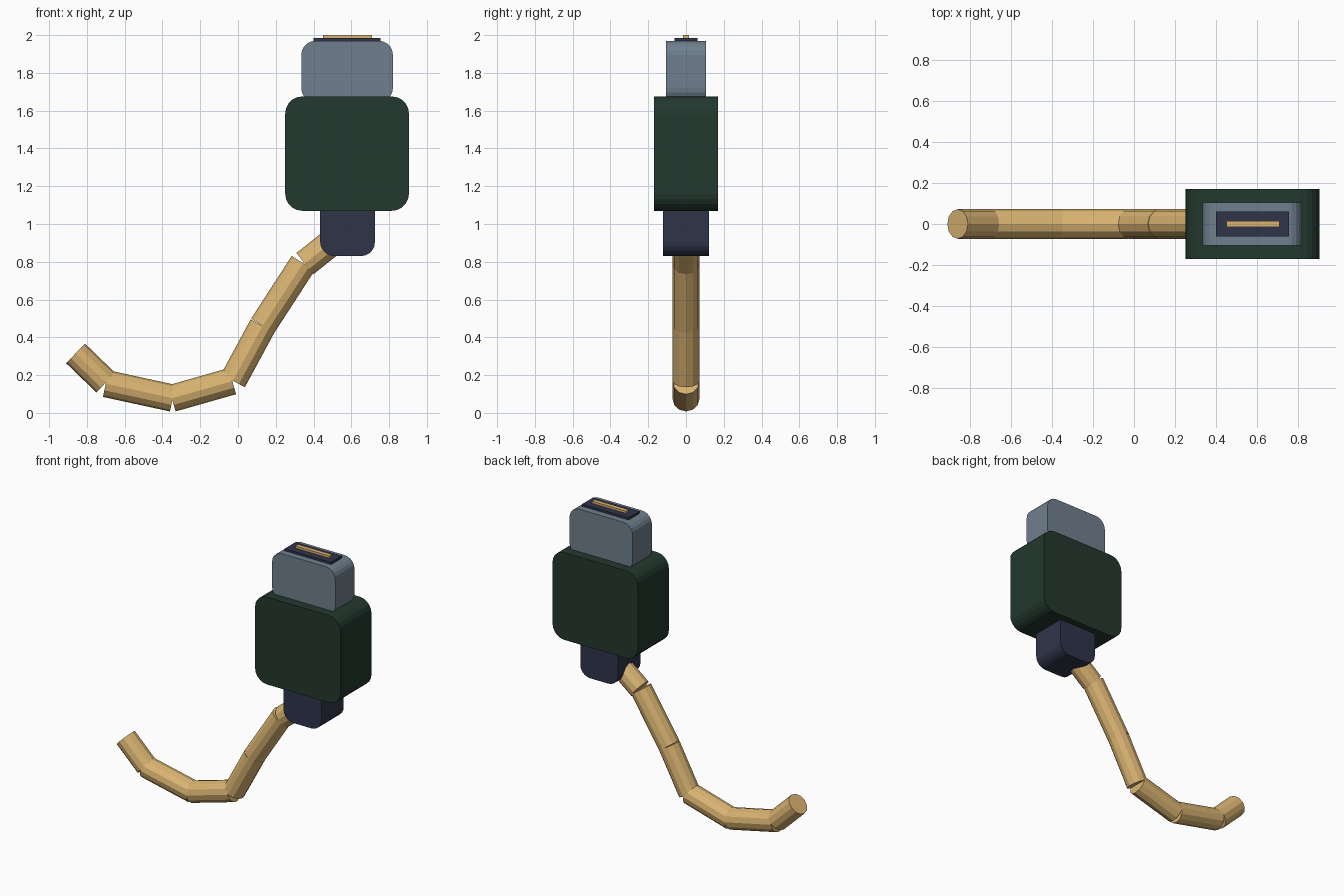
import bpy, bmesh
from mathutils import Vector

cube = bpy.data.objects.get("Cube")
if cube:
    bpy.data.objects.remove(cube, do_unlink=True)


def material(name, srgb):
    col = [(c / 255 / 12.92 if c < 11 else ((c / 255 + 0.055) / 1.055) ** 2.4) for c in srgb] + [1]
    m = bpy.data.materials.new(name)
    m.use_nodes = True
    m.diffuse_color = col
    m.node_tree.nodes["Principled BSDF"].inputs["Base Color"].default_value = col
    return m


green = material("dark green", (35, 56, 46))
steel = material("steel grey", (112, 128, 142))
navy = material("navy", (47, 52, 73))
gold = material("gold", (218, 180, 114))


def finish(bm, name, mat):
    mesh = bpy.data.meshes.new(name)
    bm.to_mesh(mesh)
    bm.free()
    mesh.materials.append(mat)
    ob = bpy.data.objects.new(name, mesh)
    bpy.context.collection.objects.link(ob)
    return ob


def block(name, mat, x, z, half_y, radius=0):
    """Box between x and z limits; corners seen from the front are rounded."""
    bm = bmesh.new()
    bmesh.ops.create_cube(bm, size=1)
    for v in bm.verts:
        v.co = (x[0] if v.co.x < 0 else x[1],
                half_y if v.co.y > 0 else -half_y,
                z[0] if v.co.z < 0 else z[1])
    if radius:
        depth_edges = [e for e in bm.edges if abs(e.verts[0].co.y - e.verts[1].co.y) > half_y]
        bmesh.ops.bevel(bm, geom=depth_edges, offset=radius, segments=5, profile=0.5, affect='EDGES')
    return finish(bm, name, mat)


def cable_piece(name, start, end, radius=0.072, sides=12):
    a, b = Vector((start[0], 0, start[1])), Vector((end[0], 0, end[1]))
    bm = bmesh.new()
    bmesh.ops.create_cone(bm, cap_ends=True, segments=sides, radius1=radius, radius2=radius,
                          depth=(b - a).length)
    ob = finish(bm, name, gold)
    ob.location = (a + b) / 2
    ob.rotation_euler = (b - a).to_track_quat('Z', 'Y').to_euler()
    return ob


# Connector body
block("housing", green, (0.25, 0.905), (1.07, 1.675), 0.17, 0.09)
block("metal_plug", steel, (0.335, 0.82), (1.645, 1.97), 0.105, 0.075)
block("plug_socket", navy, (0.40, 0.755), (1.95, 1.985), 0.06)
block("contact_strip", gold, (0.45, 0.71), (1.96, 2.0), 0.015)
block("strain_relief", navy, (0.435, 0.725), (0.83, 1.15), 0.123, 0.075)

# Cable as straight pieces that hinge at each bend
pieces = [
    ((-0.86, 0.315), (-0.70, 0.16)),
    ((-0.70, 0.155), (-0.345, 0.078)),
    ((-0.35, 0.077), (-0.03, 0.168)),
    ((-0.027, 0.17), (0.13, 0.46)),
    ((0.13, 0.46), (0.345, 0.792)),
    ((0.354, 0.79), (0.56, 0.954)),
]
for i, (start, end) in enumerate(pieces, 1):
    cable_piece(f"cable_piece_{i}", start, end)
